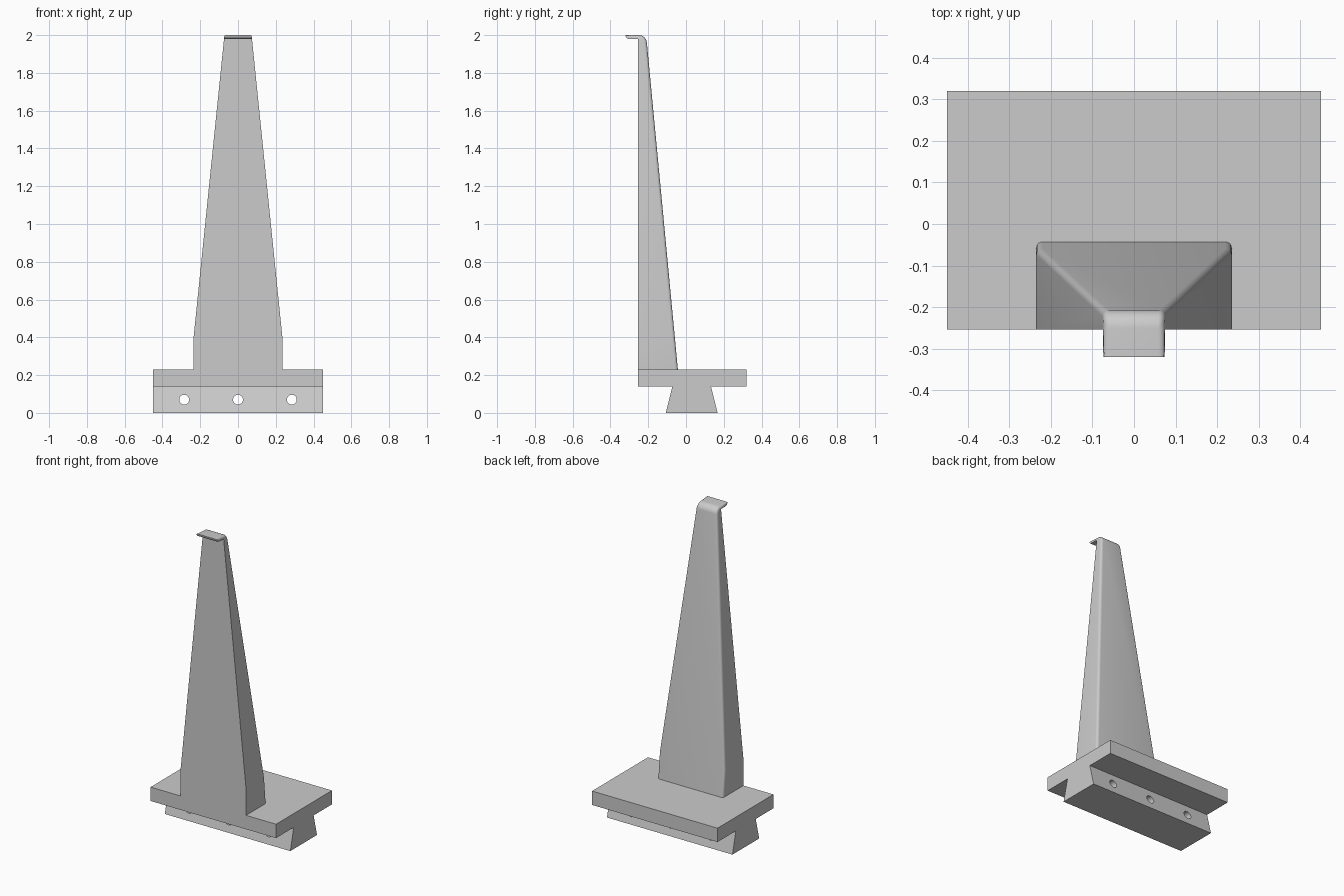
import bpy, bmesh, math
from mathutils import Vector

cube = bpy.data.objects.get("Cube")
if cube:
    bpy.data.objects.remove(cube, do_unlink=True)

grey = bpy.data.materials.new("plain grey")
grey.use_nodes = True
grey.diffuse_color = (0.6, 0.6, 0.6, 1)
grey.node_tree.nodes["Principled BSDF"].inputs["Base Color"].default_value = (0.6, 0.6, 0.6, 1)


def prism(profile, half):
    """Extrude a (y, z) outline along x, symmetric about zero."""
    bm = bmesh.new()
    face = bm.faces.new([bm.verts.new((-half, y, z)) for y, z in profile])
    new = bmesh.ops.extrude_face_region(bm, geom=[face])["geom"]
    bmesh.ops.translate(bm, vec=(2 * half, 0, 0),
                        verts=[v for v in new if isinstance(v, bmesh.types.BMVert)])
    bmesh.ops.recalc_face_normals(bm, faces=bm.faces)
    return bm


def finish(bm, name):
    bmesh.ops.recalc_face_normals(bm, faces=bm.faces)
    mesh = bpy.data.meshes.new(name)
    bm.to_mesh(mesh)
    bm.free()
    obj = bpy.data.objects.new(name, mesh)
    mesh.materials.append(grey)
    bpy.context.collection.objects.link(obj)
    return obj


def smooth(obj):
    bpy.ops.object.select_all(action='DESELECT')
    obj.select_set(True)
    bpy.context.view_layer.objects.active = obj
    bpy.ops.object.shade_smooth_by_angle(angle=math.radians(32))


def arc(cy, cz, r, start, end, n):
    angles = [math.radians(start + (end - start) * i / n) for i in range(n + 1)]
    return [(cy + r * math.cos(a), cz + r * math.sin(a)) for a in angles]


# Base plate
FRONT, BACK = -0.253, 0.32
finish(prism([(FRONT, 0.14), (BACK, 0.14), (BACK, 0.23), (FRONT, 0.23)], 0.45), "base_plate")

# Dovetail rail with three through holes
rail = finish(prism([(-0.107, 0), (0.167, 0), (0.132, 0.14), (-0.072, 0.14)], 0.45),
              "dovetail_rail")
for i in (-1, 0, 1):
    bpy.ops.mesh.primitive_cylinder_add(vertices=32, radius=0.026, depth=0.6,
                                        location=(i * 0.285, 0, 0.07),
                                        rotation=(math.pi / 2, 0, 0))
    cutter = bpy.context.object
    cutter.name = "hole_cutter"
    cutter.hide_render = True
    cutter.hide_set(True)
    mod = rail.modifiers.new("hole", 'BOOLEAN')
    mod.operation = 'DIFFERENCE'
    mod.solver = 'EXACT'
    mod.object = cutter
bpy.context.view_layer.update()
cut_mesh = bpy.data.meshes.new_from_object(rail.evaluated_get(bpy.context.evaluated_depsgraph_get()))
rail.modifiers.clear()
rail.data = cut_mesh
for obj in [o for o in bpy.data.objects if o.name.startswith("hole_cutter")]:
    bpy.data.objects.remove(obj, do_unlink=True)
smooth(rail)

# Tapered upright with a hooked lip, cut from its side outline
outline = [(FRONT, 0.23), (-0.043, 0.23)]
outline += arc(-0.25, 1.957, 0.043, 5.5, 90, 8)
outline += [(-0.32, 2.0)]
outline += arc(-0.302, 1.998, 0.018, 180, 270, 5)
outline += [(FRONT, 1.98)]
bm = prism(outline, 0.235)
for s in (-1, 1):
    # Slanted side plane from the shoulder up to the tip
    cut = bmesh.ops.bisect_plane(bm, geom=bm.verts[:] + bm.edges[:] + bm.faces[:],
                                 plane_co=(s * 0.235, 0, 0.40),
                                 plane_no=Vector((s * 1.6, 0, 0.163)), clear_outer=True)
    rim = [e for e in cut["geom_cut"] if isinstance(e, bmesh.types.BMEdge)]
    bmesh.ops.holes_fill(bm, edges=rim, sides=0)
bmesh.ops.recalc_face_normals(bm, faces=bm.faces)

# Round the long rear corners and the lip edges
def rear_corner(e):
    a, b = e.verts
    if a.co.x * b.co.x <= 0 or len(e.link_faces) != 2:
        return False
    flat = [f for f in e.link_faces if abs(f.normal.x) < 0.01]
    return len(flat) == 1 and (flat[0].normal.y > 0.1 or flat[0].normal.z > 0.9)

corners = [e for e in bm.edges if rear_corner(e)]
bmesh.ops.bevel(bm, geom=corners, offset=0.015, segments=5, profile=0.5,
                affect='EDGES', clamp_overlap=False)
smooth(finish(bm, "tapered_upright"))
